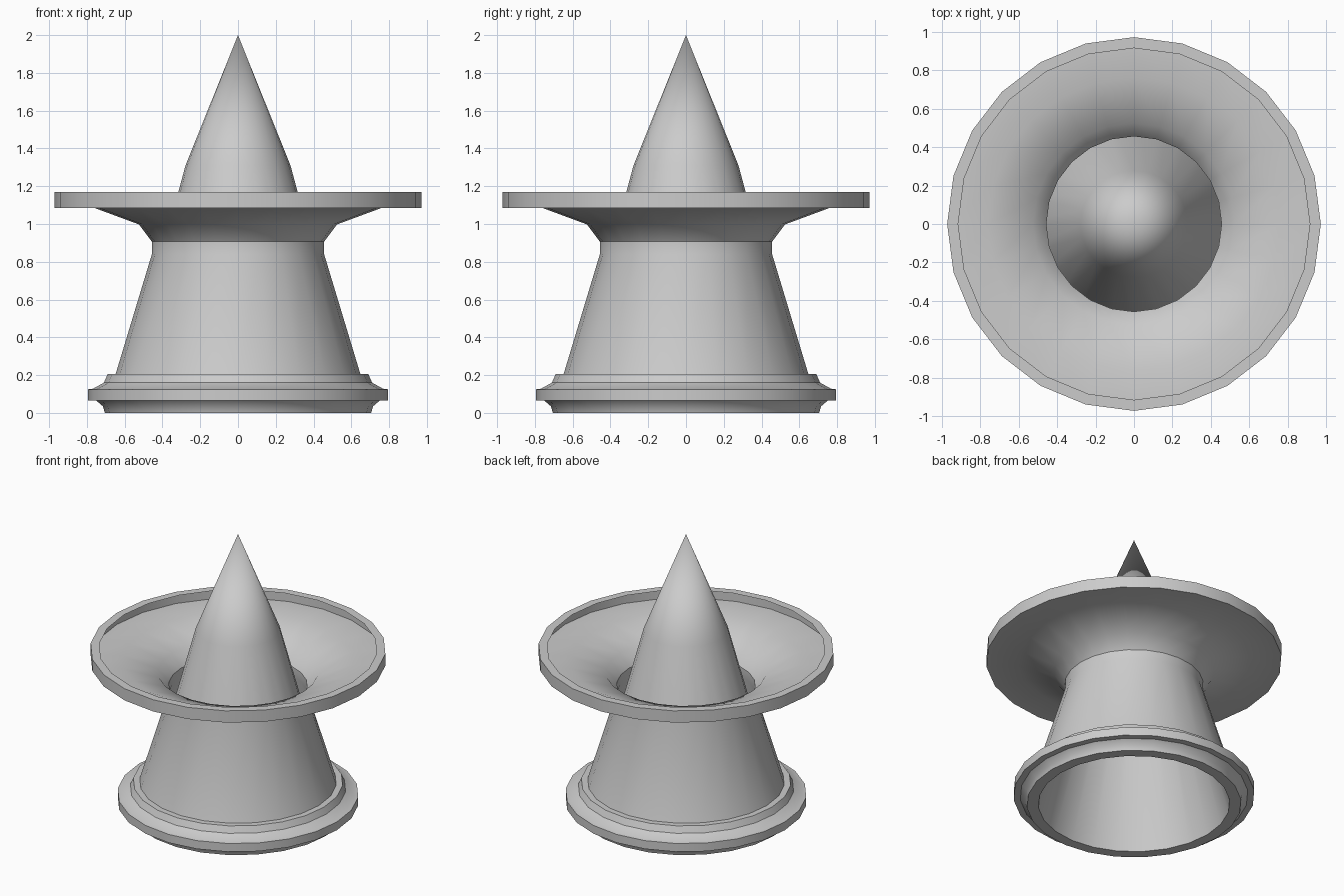
import bpy, bmesh, math
from mathutils import Matrix

if "Cube" in bpy.data.objects:
    bpy.data.objects.remove(bpy.data.objects["Cube"])

SIDES = 24


def lathe(name, profile):
    """Spin an (r, z) profile about z into a thin open shell."""
    bm = bmesh.new()
    verts = [bm.verts.new((r, 0, z)) for r, z in profile]
    edges = [bm.edges.new(pair) for pair in zip(verts, verts[1:])]
    bmesh.ops.spin(bm, geom=verts + edges, cent=(0, 0, 0), axis=(0, 0, 1),
                   angle=2 * math.pi, steps=SIDES, use_duplicate=False)
    bmesh.ops.remove_doubles(bm, verts=bm.verts, dist=1e-4)
    bmesh.ops.recalc_face_normals(bm, faces=bm.faces)
    mesh = bpy.data.meshes.new(name)
    bm.to_mesh(mesh)
    bm.free()
    obj = bpy.data.objects.new(name, mesh)
    bpy.context.collection.objects.link(obj)
    bpy.ops.object.select_all(action='DESELECT')
    obj.select_set(True)
    bpy.context.view_layer.objects.active = obj
    bpy.ops.object.shade_smooth_by_angle(angle=math.radians(35))
    return obj


# Hollow central spike, reaching down inside the body to the ground
lathe("inner_cone", [(0, 2.0), (0.278, 1.31), (0.63, 0)])

# Foot ring with its moulded band and ledge
lathe("foot_ring", [(0.63, 0), (0.705, 0), (0.715, 0.035), (0.75, 0.065),
                    (0.793, 0.065), (0.793, 0.125), (0.768, 0.128),
                    (0.71, 0.16), (0.69, 0.205), (0.648, 0.205)])

# Tapered wall flaring into the wide dish with an inturned lip
lathe("body_and_dish", [(0.648, 0.205), (0.456, 0.84), (0.456, 0.907),
                        (0.525, 0.998), (0.76, 1.085), (0.972, 1.085),
                        (0.972, 1.17), (0.915, 1.17)])
